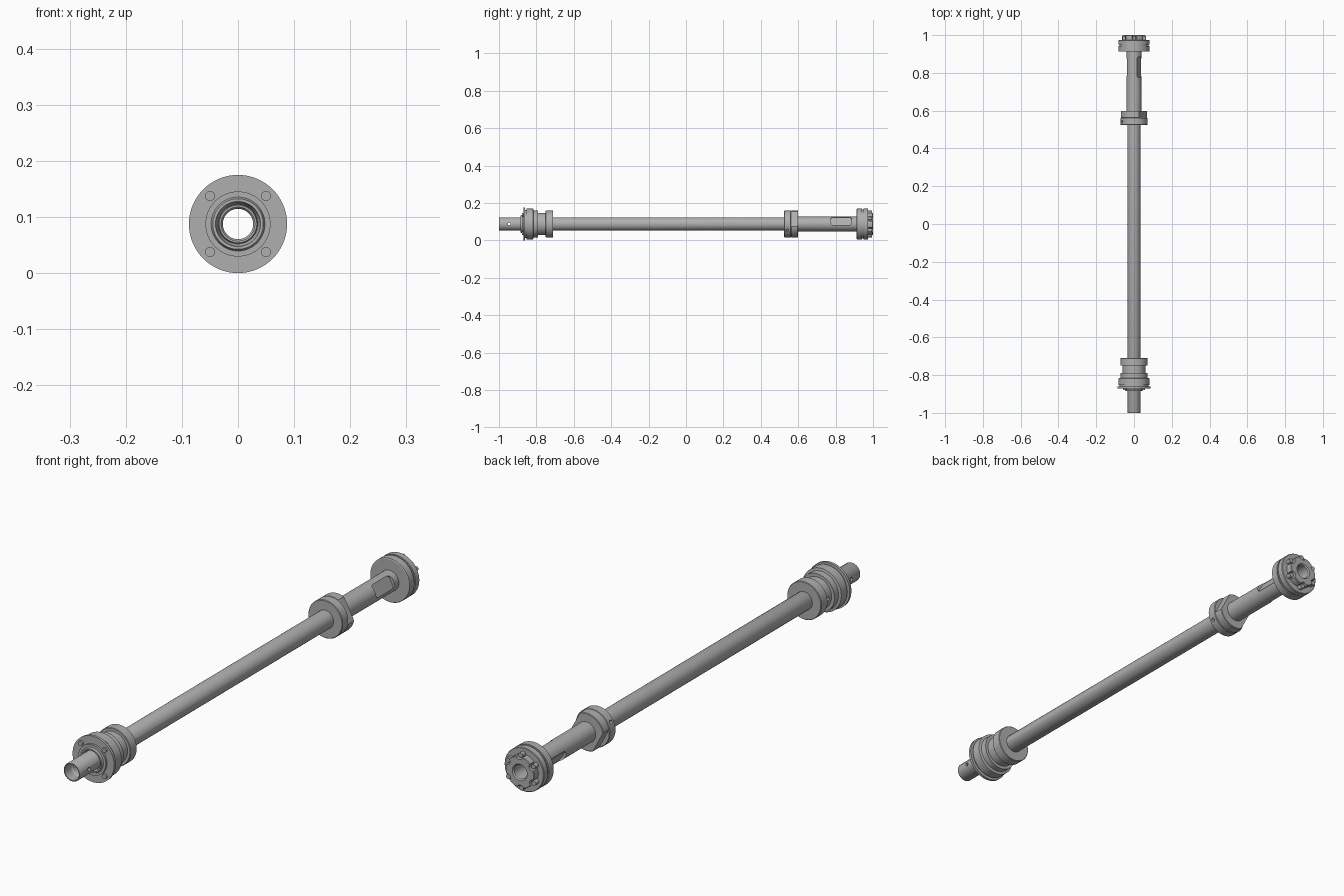
import bpy, bmesh
from math import sin, cos, pi, radians
from mathutils import Vector

cube = bpy.data.objects.get("Cube")
if cube:
    bpy.data.objects.remove(cube, do_unlink=True)

AXIS_Z = 0.0875
BORE = 0.027
SHAFT = 0.035
FLAT_ANGLE = radians(28)

steel = bpy.data.materials.new("grey_steel")
steel.use_nodes = True
GREY = (0.43, 0.43, 0.43, 1)
steel.diffuse_color = GREY
steel.node_tree.nodes["Principled BSDF"].inputs["Base Color"].default_value = GREY


def radial(angle, r, y):
    return Vector((r * cos(angle), y, AXIS_Z + r * sin(angle)))


def activate(ob):
    bpy.ops.object.select_all(action='DESELECT')
    ob.select_set(True)
    bpy.context.view_layer.objects.active = ob


def finish(ob):
    activate(ob)
    bpy.ops.object.shade_smooth_by_angle(angle=radians(30))


def make(name, bm):
    bmesh.ops.recalc_face_normals(bm, faces=bm.faces)
    mesh = bpy.data.meshes.new(name)
    bm.to_mesh(mesh)
    bm.free()
    mesh.materials.append(steel)
    ob = bpy.data.objects.new(name, mesh)
    bpy.context.collection.objects.link(ob)
    return ob


def lathe(name, outer, inner, sides=64, flats=None):
    """Ring around the long axis; outer and inner are lists of (y, radius)."""
    bm = bmesh.new()
    profile = outer + inner[::-1]
    rings = [[bm.verts.new(radial(2 * pi * i / sides, r, y)) for y, r in profile]
             for i in range(sides)]
    for a, b in zip(rings, rings[1:] + rings[:1]):
        for j in range(len(profile)):
            k = (j + 1) % len(profile)
            bm.faces.new((a[j], a[k], b[k], b[j]))
    # Opposed flats pull the outside in to a straight chord
    if flats:
        for v in bm.verts:
            d = (v.co.x * cos(FLAT_ANGLE) + (v.co.z - AXIS_Z) * sin(FLAT_ANGLE))
            if abs(d) > flats:
                move = (abs(d) - flats) * (1 if d > 0 else -1)
                v.co -= Vector((cos(FLAT_ANGLE), 0, sin(FLAT_ANGLE))) * move
    return make(name, bm)


def rod(name, start, end, r, sides=20):
    """Cylinder between two points."""
    bm = bmesh.new()
    bmesh.ops.create_cone(bm, cap_ends=True, segments=sides, radius1=r,
                          radius2=r, depth=(end - start).length)
    turn = (end - start).to_track_quat('Z', 'Y').to_matrix().to_4x4()
    bm.transform(turn)
    bmesh.ops.translate(bm, verts=bm.verts, vec=(start + end) / 2)
    return make(name, bm)


def flat_cutter(name, angle, y0, y1, distance):
    """Rounded block that mills a pocket into the side of the shaft."""
    bm = bmesh.new()
    bmesh.ops.create_cube(bm, size=1)
    bmesh.ops.scale(bm, verts=bm.verts, vec=(0.04, y1 - y0, 0.05))
    edges = [e for e in bm.edges
             if abs(e.verts[0].co.x - e.verts[1].co.x) > 0.01]
    bmesh.ops.bevel(bm, geom=edges, offset=0.014, segments=5, profile=0.5,
                    affect='EDGES')
    for v in bm.verts:
        r, y, t = v.co.x + distance + 0.02, v.co.y + (y0 + y1) / 2, v.co.z
        v.co = (r * cos(angle) - t * sin(angle), y,
                AXIS_Z + r * sin(angle) + t * cos(angle))
    return make(name, bm)


def cut(ob, cutters):
    for c in cutters:
        c.hide_render = True
        mod = ob.modifiers.new("cut", 'BOOLEAN')
        mod.operation = 'DIFFERENCE'
        mod.solver = 'EXACT'
        mod.object = c
        activate(ob)
        bpy.ops.object.modifier_apply(modifier=mod.name)
        bpy.data.objects.remove(c, do_unlink=True)


# Hollow shaft, thicker towards the rear, with two milled flats and pin holes
shaft = lathe("hollow_shaft",
              [(-1, 0.0335), (-0.997, SHAFT), (0.56, SHAFT), (0.56, 0.039), (0.93, 0.039)],
              [(-1, 0.03), (-0.96, 0.03), (-0.955, BORE), (0.93, BORE)])
cutters = [flat_cutter("flat_cutter", FLAT_ANGLE + s, 0.775, 0.885, 0.028)
           for s in (0, pi)]
cutters += [rod("pin_cutter", radial(s, 0.02, -0.945), radial(s, 0.05, -0.945), 0.007)
            for s in (0, pi)]
cut(shaft, cutters)
finish(shaft)

# Front bearing group: seal lip, thin flange, housing, neck and lock ring
finish(lathe("front_seal",
             [(-0.885, 0.045), (-0.878, 0.048), (-0.878, 0.058), (-0.865, 0.058)],
             [(-0.885, 0.04), (-0.872, 0.038), (-0.865, SHAFT)]))
finish(lathe("front_flange",
             [(-0.870, 0.0875), (-0.860, 0.0875)],
             [(-0.870, 0.05), (-0.860, 0.05)]))
housing = lathe("front_housing",
                [(-0.866, 0.076), (-0.853, 0.076), (-0.853, 0.082), (-0.817, 0.082),
                 (-0.815, 0.072), (-0.790, 0.072), (-0.790, 0.060), (-0.748, 0.060)],
                [(-0.866, SHAFT), (-0.748, SHAFT)])
cut(housing, [rod("pin_cutter", radial(a, 0.05, -0.768), radial(a, 0.09, -0.768), 0.007)
              for a in (pi, 1.25 * pi)])
finish(housing)
finish(lathe("front_lock_ring",
             [(-0.750, 0.070), (-0.748, 0.072), (-0.712, 0.072), (-0.710, 0.070)],
             [(-0.750, SHAFT), (-0.710, SHAFT)]))

# Four flange bolts
for i in range(4):
    a = pi / 4 + i * pi / 2
    finish(rod("flange_bolt", radial(a, 0.0705, -0.878), radial(a, 0.0705, -0.862), 0.009))

# Two-piece rear collar: round front half, rear half with opposed flats
collar = lathe("collar_front_half",
               [(0.525, 0.070), (0.527, 0.072), (0.560, 0.072), (0.562, 0.070)],
               [(0.525, SHAFT), (0.562, SHAFT)])
cut(collar, [rod("pin_cutter", radial(a, 0.055, 0.542), radial(a, 0.09, 0.542), 0.007)
             for a in (-FLAT_ANGLE, pi - FLAT_ANGLE)])
finish(collar)
finish(lathe("collar_rear_half",
             [(0.562, 0.070), (0.564, 0.072), (0.597, 0.072), (0.599, 0.070)],
             [(0.562, 0.039), (0.599, 0.039)], flats=0.055))

# Rear flange pair with a groove between the discs
finish(lathe("rear_flange",
             [(0.912, 0.080), (0.914, 0.083), (0.942, 0.083), (0.942, 0.078),
              (0.950, 0.078), (0.950, 0.083), (0.972, 0.083), (0.974, 0.081)],
             [(0.912, 0.038), (0.925, 0.038), (0.925, BORE), (0.974, BORE)]))

# Rear hub, scalloped around six cap screws
screw_angles = [FLAT_ANGLE + i * pi / 3 for i in range(6)]
hub = lathe("rear_hub",
            [(0.972, 0.060), (0.998, 0.060), (1.0, 0.058)],
            [(0.972, BORE), (0.995, BORE), (1.0, 0.031)])
cut(hub, [rod("scallop_cutter", radial(a, 0.062, 0.976), radial(a, 0.062, 1.02), 0.014)
          for a in screw_angles])
finish(hub)
for a in screw_angles:
    finish(rod("cap_screw", radial(a, 0.062, 0.970), radial(a, 0.062, 0.994), 0.009))
